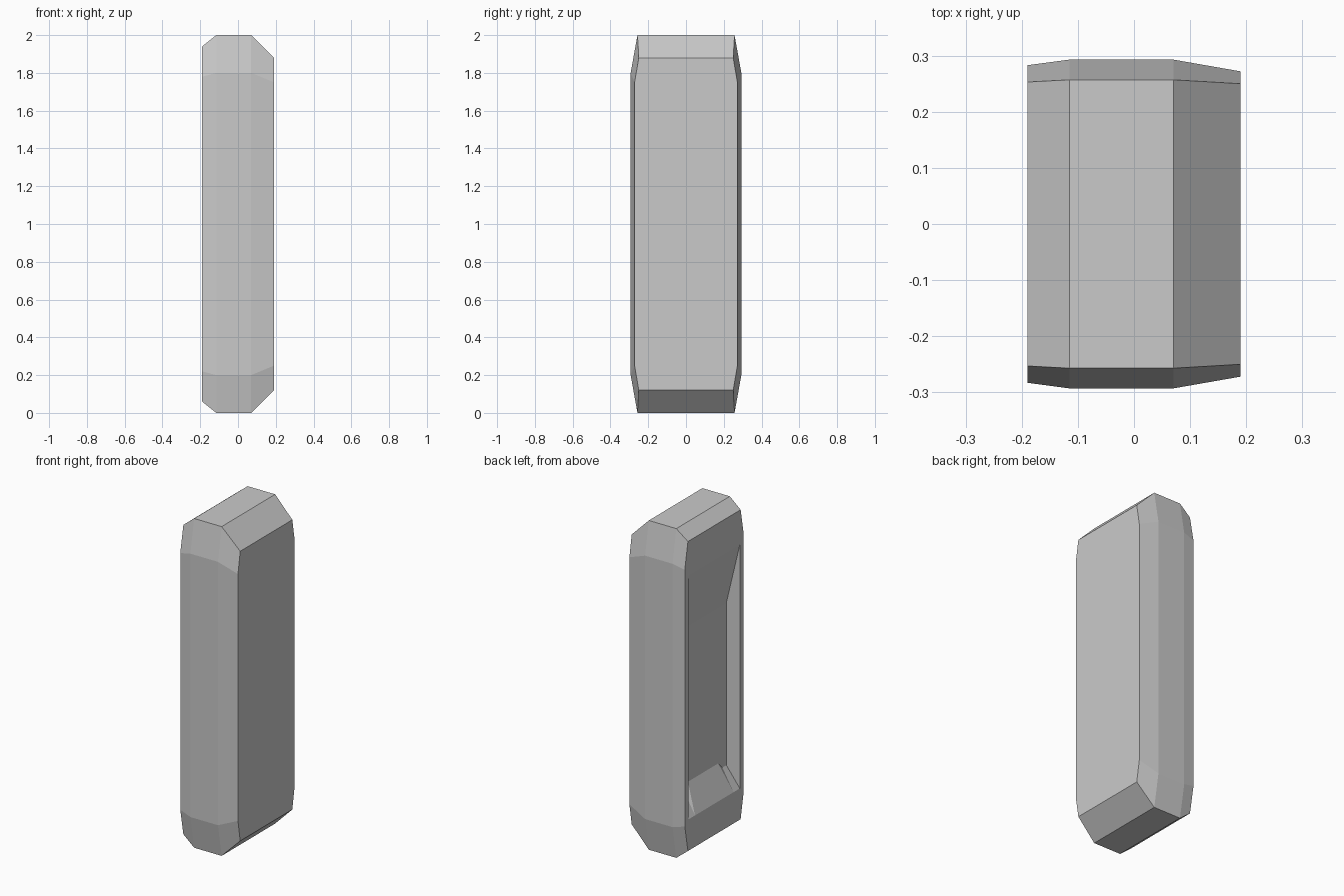
import bpy
import bmesh

if "Cube" in bpy.data.objects:
    bpy.data.objects.remove(bpy.data.objects["Cube"], do_unlink=True)

grey = bpy.data.materials.new("light grey")
grey.use_nodes = True
grey.diffuse_color = (0.59, 0.59, 0.59, 1)
grey.node_tree.nodes["Principled BSDF"].inputs["Base Color"].default_value = grey.diffuse_color


def loft(name, rings):
    """Skin a closed solid through rings with equal point counts."""
    bm = bmesh.new()
    loops = [[bm.verts.new(p) for p in ring] for ring in rings]
    for a, b in zip(loops, loops[1:]):
        for i in range(len(a)):
            j = (i + 1) % len(a)
            bm.faces.new((a[i], a[j], b[j], b[i]))
    bm.faces.new(loops[0])
    bm.faces.new(loops[-1])
    bmesh.ops.recalc_face_normals(bm, faces=bm.faces)
    mesh = bpy.data.meshes.new(name)
    bm.to_mesh(mesh)
    bm.free()
    mesh.materials.append(grey)
    obj = bpy.data.objects.new(name, mesh)
    bpy.context.collection.objects.link(obj)
    return obj


def octagon(x, end_half, side_half, end_inset, corner):
    """Upright eight-sided section at x, symmetric about y and mid height."""
    lower = [(-side_half, corner), (-end_half, end_inset),
             (end_half, end_inset), (side_half, corner)]
    upper = [(-y, 2 - z) for y, z in lower]
    return [(x, y, z) for y, z in lower + upper]


def rectangle(x, half, low, high):
    """Upright rectangular section at x."""
    return [(x, -half, low), (x, half, low), (x, half, high), (x, -half, high)]


# Chamfered casing
casing = loft("casing", [
    octagon(-0.19, 0.253, 0.283, 0.06, 0.22),
    octagon(-0.115, 0.257, 0.293, 0, 0.2),
    octagon(0.07, 0.257, 0.293, 0, 0.2),
    octagon(0.19, 0.25, 0.272, 0.12, 0.25),
])

# Recess in the right face, with a long upper ramp and a short lower one
FLOOR, FACE, OUTSIDE = -0.115, -0.19, -0.25
cutter = loft("recess_cutter", [
    rectangle(OUTSIDE, 0.245, 0.25, 1.73),
    rectangle(FACE, 0.245, 0.25, 1.73),
    rectangle(FLOOR, 0.223, 0.38, 1.365),
])
cutter.hide_render = True
cutter.hide_viewport = True
cut = casing.modifiers.new("recess", "BOOLEAN")
cut.operation = "DIFFERENCE"
cut.solver = "EXACT"
cut.object = cutter

# Tapered wedge rising from the lower ramp
wedge = [(FACE, 0.185, 0.25), (FLOOR, 0.145, 0.42), (FLOOR, 0.185, 0.38)]
loft("ramp_wedge", [[(x, side * half, z) for x, half, z in wedge]
                    for side in (-1, 1)])
